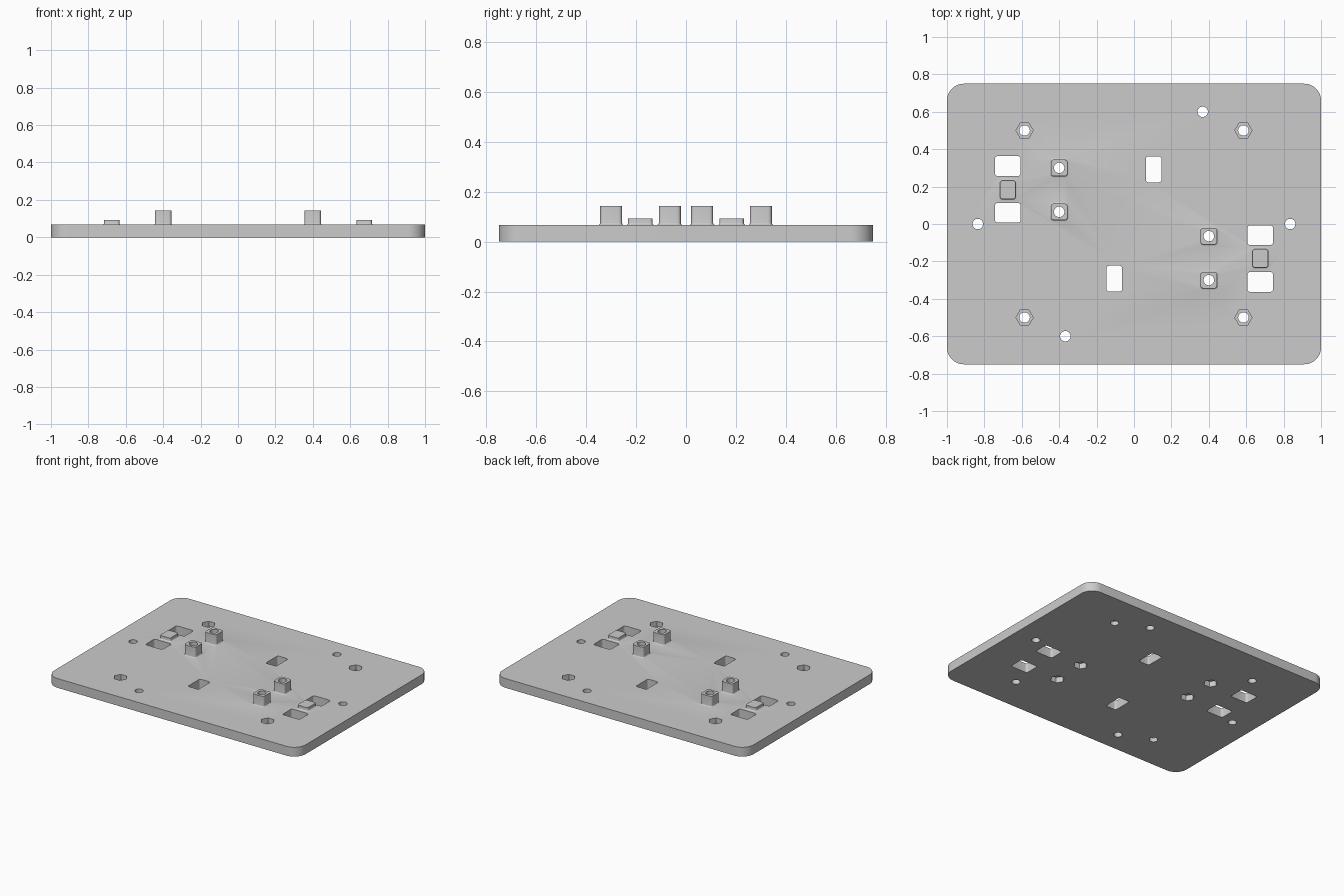
import bpy, bmesh, math

if "Cube" in bpy.data.objects:
    bpy.data.objects.remove(bpy.data.objects["Cube"])

PLATE_TOP = 0.067


def rounded_rect(hx, hy, r, steps):
    """Outline of a rectangle with rounded corners, anticlockwise."""
    pts = []
    for k, (sx, sy) in enumerate([(1, 1), (-1, 1), (-1, -1), (1, -1)]):
        for i in range(steps + 1):
            a = math.pi / 2 * (k + i / steps)
            pts.append((sx * (hx - r) + r * math.cos(a),
                        sy * (hy - r) + r * math.sin(a)))
    return pts


def polygon(r, n):
    return [(r * math.cos(2 * math.pi * i / n), r * math.sin(2 * math.pi * i / n))
            for i in range(n)]


def add_loft(bm, cx, cy, rings):
    """Closed solid through a stack of (outline, z) rings."""
    loops = [[bm.verts.new((cx + x, cy + y, z)) for x, y in pts] for pts, z in rings]
    n = len(loops[0])
    bm.faces.new(loops[0][::-1])
    bm.faces.new(loops[-1])
    for lo, hi in zip(loops, loops[1:]):
        for i in range(n):
            j = (i + 1) % n
            bm.faces.new((lo[i], lo[j], hi[j], hi[i]))


def add_prism(bm, cx, cy, pts, z0, z1):
    add_loft(bm, cx, cy, [(pts, z0), (pts, z1)])


def add_post(bm, cx, cy, hx, hy, r, top):
    """Rounded post with a small concave fillet where it meets the plate."""
    f = 0.008
    rings = [(rounded_rect(hx + f, hy + f, r + f, 5), PLATE_TOP - 0.02)]
    for i in range(5):
        a = math.pi / 2 * i / 4
        g = f * (1 - math.sin(a))
        rings.append((rounded_rect(hx + g, hy + g, r + g, 5),
                      PLATE_TOP + f * (1 - math.cos(a))))
    rings.append((rounded_rect(hx, hy, r, 5), top))
    add_loft(bm, cx, cy, rings)


def make_object(name, bm):
    mesh = bpy.data.meshes.new(name)
    bm.to_mesh(mesh)
    bm.free()
    ob = bpy.data.objects.new(name, mesh)
    bpy.context.collection.objects.link(ob)
    return ob


grey = bpy.data.materials.new("light_grey")
grey.diffuse_color = (0.6, 0.6, 0.6, 1)
grey.use_nodes = True
grey.node_tree.nodes["Principled BSDF"].inputs["Base Color"].default_value = grey.diffuse_color

# Base plate
bm = bmesh.new()
add_prism(bm, 0, 0, rounded_rect(1.0, 0.75, 0.09, 12), 0, PLATE_TOP)
plate = make_object("mounting_plate", bm)
plate.data.materials.append(grey)

posts, openings, pockets = bmesh.new(), bmesh.new(), bmesh.new()
hole = polygon(0.028, 32)
nut = polygon(0.046, 6)

# The layout repeats after a half turn about the centre
for s in (1, -1):
    # screw bosses with nut pockets underneath
    for y in (0.30, 0.065):
        add_post(posts, -0.4 * s, y * s, 0.044, 0.044, 0.015, 0.143)
        add_prism(openings, -0.4 * s, y * s, hole, -0.1, 0.3)
        add_prism(pockets, -0.4 * s, y * s, nut, -0.1, 0.04)
    # strap saddle between two slots
    add_post(posts, -0.675 * s, 0.183 * s, 0.041, 0.049, 0.013, 0.093)
    for y in (0.31, 0.06):
        add_prism(openings, -0.675 * s, y * s,
                  rounded_rect(0.068, 0.053, 0.014, 4), -0.1, 0.3)
    # cable window
    add_prism(openings, 0.105 * s, 0.292 * s,
              rounded_rect(0.042, 0.069, 0.014, 4), -0.1, 0.3)
    # plain round holes
    for x, y in ((-0.835, 0), (0.367, 0.6)):
        add_prism(openings, x * s, y * s, hole, -0.1, 0.3)
    # corner holes with hexagonal recesses on top
    for x in (-0.585, 0.585):
        add_prism(openings, x * s, 0.5 * s, hole, -0.1, 0.3)
        add_prism(pockets, x * s, 0.5 * s, nut, 0.03, 0.2)

# Merge posts, then cut openings and pockets
bpy.context.view_layer.objects.active = plate
plate.select_set(True)
for name, part, op in (("posts", posts, 'UNION'),
                       ("through_openings", openings, 'DIFFERENCE'),
                       ("nut_pockets", pockets, 'DIFFERENCE')):
    tool = make_object(name, part)
    tool.hide_render = True
    mod = plate.modifiers.new(name, 'BOOLEAN')
    mod.operation = op
    mod.solver = 'EXACT'
    mod.object = tool
    bpy.ops.object.modifier_apply(modifier=mod.name)
    bpy.data.objects.remove(tool)

bpy.ops.object.shade_smooth_by_angle(angle=math.radians(30))
